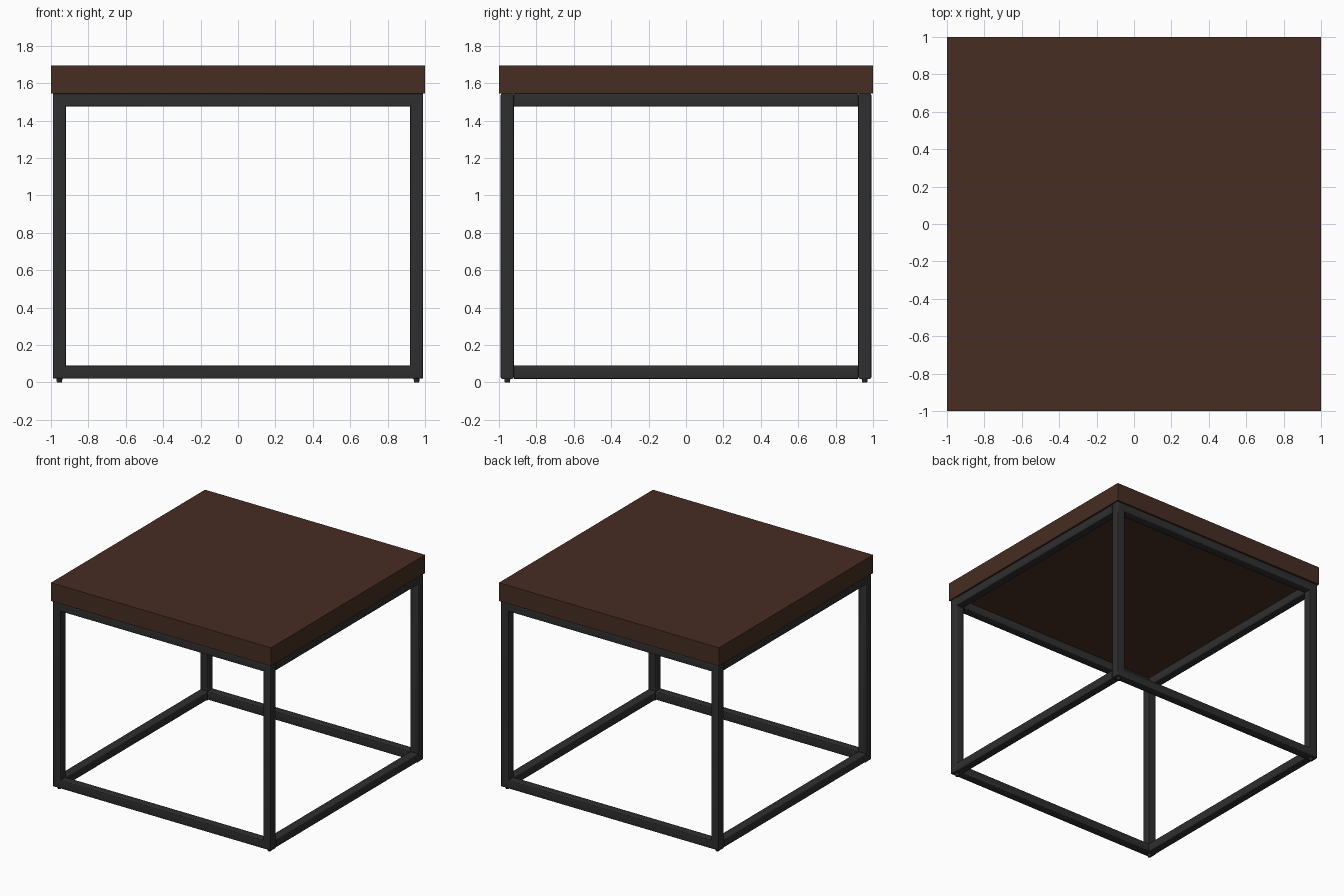
import bpy, bmesh, math
from mathutils import Vector

cube = bpy.data.objects.get("Cube")
if cube:
    bpy.data.objects.remove(cube)


def material(name, rgb):
    m = bpy.data.materials.new(name)
    m.use_nodes = True
    m.diffuse_color = (*rgb, 1)
    bsdf = next(n for n in m.node_tree.nodes if n.type == 'BSDF_PRINCIPLED')
    bsdf.inputs["Base Color"].default_value = (*rgb, 1)
    return m


wood = material("dark_brown_wood", (0.063, 0.026, 0.017))
metal = material("black_metal", (0.028, 0.028, 0.028))

HALF, TUBE = 0.99, 0.07          # outer half width of the frame, tube size
LOW, HIGH = 0.02, 1.545          # frame bottom and top
MID = HALF - TUBE / 2            # tube centre line


def finish(name, bm, mat, smooth=True):
    bmesh.ops.recalc_face_normals(bm, faces=bm.faces)
    mesh = bpy.data.meshes.new(name)
    bm.to_mesh(mesh)
    bm.free()
    mesh.materials.append(mat)
    ob = bpy.data.objects.new(name, mesh)
    bpy.context.collection.objects.link(ob)
    if smooth:
        bpy.ops.object.select_all(action='DESELECT')
        ob.select_set(True)
        bpy.context.view_layer.objects.active = ob
        bpy.ops.object.shade_smooth_by_angle(angle=math.radians(35))
    return ob


def tube_profile(radius=0.008, steps=3):
    """Square tube section with rounded corners."""
    points = []
    core = TUBE / 2 - radius
    for quarter, (sx, sy) in enumerate([(1, 1), (-1, 1), (-1, -1), (1, -1)]):
        for i in range(steps + 1):
            a = (quarter + i / steps) * math.pi / 2
            points.append((sx * core + radius * math.cos(a),
                           sy * core + radius * math.sin(a)))
    return points


def bridge(bm, ring_a, ring_b):
    n = len(ring_a)
    for i in range(n):
        j = (i + 1) % n
        bm.faces.new((ring_a[i], ring_a[j], ring_b[j], ring_b[i]))


# Mitred rectangular frames at the front and back
def end_frame(name, y):
    bm = bmesh.new()
    rings = []
    for sx, sz in [(-1, -1), (1, -1), (1, 1), (-1, 1)]:
        z = LOW + TUBE / 2 if sz < 0 else HIGH - TUBE / 2
        rings.append([bm.verts.new((sx * (MID + u), y + v, z + sz * u))
                      for u, v in tube_profile()])
    for i in range(4):
        bridge(bm, rings[i], rings[(i + 1) % 4])
    finish(name, bm, metal)


end_frame("front_frame", -MID)
end_frame("back_frame", MID)


# Side rails joining the two frames
def side_rail(name, x, z):
    bm = bmesh.new()
    reach = HALF - TUBE
    ends = [[bm.verts.new((x + u, y, z + v)) for u, v in tube_profile()]
            for y in (-reach, reach)]
    bridge(bm, *ends)
    for ring in ends:
        bm.faces.new(ring)
    finish(name, bm, metal)


for side, sx in (("right", -1), ("left", 1)):
    side_rail(side + "_lower_rail", sx * MID, LOW + TUBE / 2)
    side_rail(side + "_upper_rail", sx * MID, HIGH - TUBE / 2)

    # Small round feet under the corners
    for end, sy in (("front", -1), ("back", 1)):
        bm = bmesh.new()
        bmesh.ops.create_cone(bm, cap_ends=True, segments=20, radius1=0.013,
                              radius2=0.017, depth=LOW + 0.002)
        bmesh.ops.translate(bm, verts=bm.verts,
                            vec=Vector((sx * MID, sy * MID, LOW / 2 + 0.001)))
        finish(f"{end}_{side}_foot", bm, metal)

# Thick wooden top
bm = bmesh.new()
bmesh.ops.create_cube(bm, size=1)
bmesh.ops.scale(bm, verts=bm.verts, vec=(2, 2, 0.15))
bmesh.ops.translate(bm, verts=bm.verts, vec=(0, 0, HIGH + 0.075))
finish("table_top", bm, wood, smooth=False)
